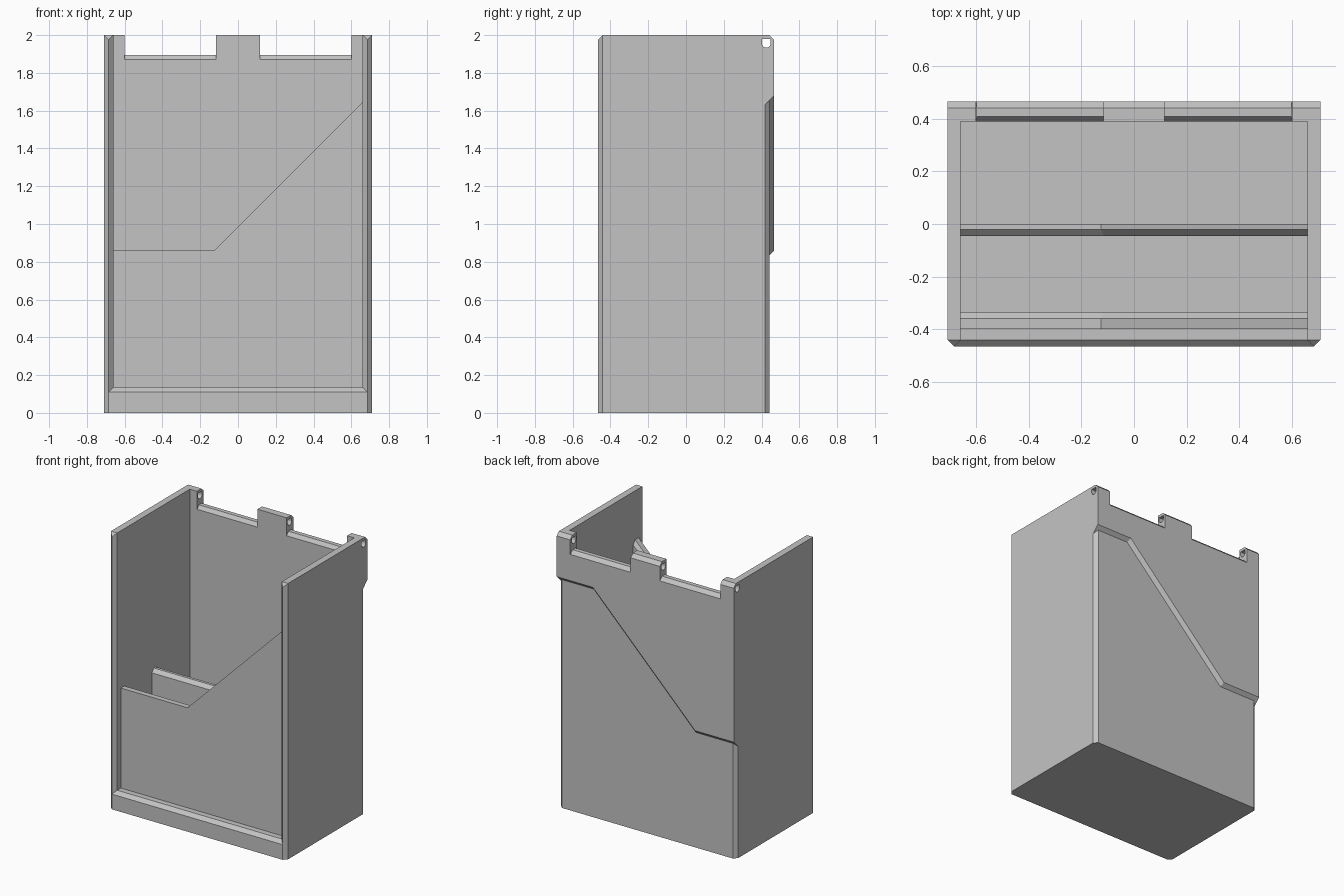
import bpy, bmesh, math
from mathutils import Vector

cube = bpy.data.objects.get("Cube")
if cube:
    bpy.data.objects.remove(cube, do_unlink=True)

grey = bpy.data.materials.new("plain grey")
grey.use_nodes = True
grey.diffuse_color = (0.55, 0.55, 0.55, 1)
grey.node_tree.nodes["Principled BSDF"].inputs["Base Color"].default_value = grey.diffuse_color

W, D, H = 0.71, 0.467, 2.0      # half width, half depth, height
INX, INY = 0.66, 0.39           # inner faces of the side and back walls
C = 0.025                       # chamfer size
K = math.sqrt(2)


def loft(name, rings):
    """Closed solid through rings of matching 3D points."""
    bm = bmesh.new()
    loops = [[bm.verts.new(p) for p in ring] for ring in rings]
    n = len(loops[0])
    for a, b in zip(loops, loops[1:]):
        for i in range(n):
            j = (i + 1) % n
            bm.faces.new((a[i], a[j], b[j], b[i]))
    bm.faces.new(loops[0])
    bm.faces.new(loops[-1])
    bmesh.ops.recalc_face_normals(bm, faces=bm.faces[:])
    mesh = bpy.data.meshes.new(name)
    bm.to_mesh(mesh)
    bm.free()
    mesh.materials.append(grey)
    ob = bpy.data.objects.new(name, mesh)
    bpy.context.collection.objects.link(ob)
    return ob


def bar(name, profile, x0, x1):
    """Extrude a (y, z) profile along x."""
    return loft(name, [[(x, y, z) for y, z in profile] for x in (x0, x1)])


def box(name, x0, x1, y0, y1, z0, z1):
    return bar(name, [(y0, z0), (y1, z0), (y1, z1), (y0, z1)], x0, x1)


# Cutter for the hinge pin hole: flat top, rounded bottom
pin_y, pin_z, r = 0.425, 1.956, 0.0225
hole = [(pin_y + r, 1.98), (pin_y - r, 1.98)]
hole += [(pin_y - r * math.cos(math.pi * i / 10), pin_z - r * math.sin(math.pi * i / 10))
         for i in range(11)]
pin_cutter = bar("pin_hole_cutter", hole, -1, 1)
pin_cutter.hide_render = True
pin_cutter.hide_viewport = True


def drill(ob):
    mod = ob.modifiers.new("pin hole", 'BOOLEAN')
    mod.operation = 'DIFFERENCE'
    mod.solver = 'EXACT'
    mod.object = pin_cutter


# Side walls, with a pointed front edge and a chamfered back corner
for side, label in ((1, "left"), (-1, "right")):
    plan = [(INX, C - D), (W - C, -D), (W, C - D), (W, D - 2 * C), (W - C, D - C), (INX, D - C)]
    wall = loft(label + "_wall", [[(side * x, y, z) for x, y in plan] for z in (0, H)])
    bm = bmesh.new()
    bm.from_mesh(wall.data)
    cut = bmesh.ops.bisect_plane(bm, geom=bm.verts[:] + bm.edges[:] + bm.faces[:],
                                 plane_co=Vector((0, C - D, H)), plane_no=Vector((0, -1, 1)),
                                 clear_outer=True, dist=1e-5)
    bmesh.ops.holes_fill(bm, edges=[e for e in bm.edges if e.is_boundary])
    bmesh.ops.recalc_face_normals(bm, faces=bm.faces[:])
    bm.to_mesh(wall.data)
    bm.free()
    drill(wall)

# Floor, front lip and lower back wall
RAIL = 1.87
box("floor", -INX, INX, -0.4, INY, 0, 0.06)
bar("front_lip", [(-D, 0), (-D, 0.11), (C - D, 0.11 + C), (-0.4, 0.11 + C), (-0.4, 0)], C - W, W - C)
box("back_wall", -INX, INX, INY, D - C, 0, RAIL)


# Front panel and divider: low on one side, rising at 45 degrees on the other
def sloped_panel(name, y_far, y_mid, y_chamfer):
    rings = []
    for y, d in ((y_far, 0), (y_mid, 0), (y_chamfer, abs(y_chamfer - y_mid))):
        outline = [(-INX, 0), (INX, 0), (INX, 1.645 - K * d),
                   (-0.125 + (K - 1) * d, 0.86 - d), (-INX, 0.86 - d)]
        rings.append([(x, y, z) for x, z in outline])
    return loft(name, rings)


sloped_panel("front_panel", -0.4, -0.36, -0.338)
sloped_panel("divider", 0, -0.02, -0.045)

# Raised upper back plate with a bevelled, stepped lower edge
rings = []
for y, d in ((D, 0), (D - 2 * C, 2 * C)):
    shift = (K - 1) * d
    outline = [(-W, RAIL), (-W, 0.86 - d), (-0.4 + shift, 0.86 - d),
               (0.42 + shift, 1.68 - d), (W, 1.68 - d), (W, RAIL)]
    rings.append([(x, y, z) for x, z in outline])
loft("back_plate", rings)

# Bevelled rail between the hinge tabs
bar("hinge_rail", [(INY, RAIL), (D, RAIL), (D - C, RAIL + C), (INY + 0.02, RAIL + C)], -0.6, 0.6)

# Hinge tabs
tab = [(INY, RAIL), (D, RAIL), (D, H - C), (D - C, H), (INY, H)]
for label, x0, x1 in (("right", -W, -0.602), ("centre", -0.117, 0.117), ("left", 0.602, W)):
    drill(bar(label + "_hinge_tab", tab, x0, x1))
